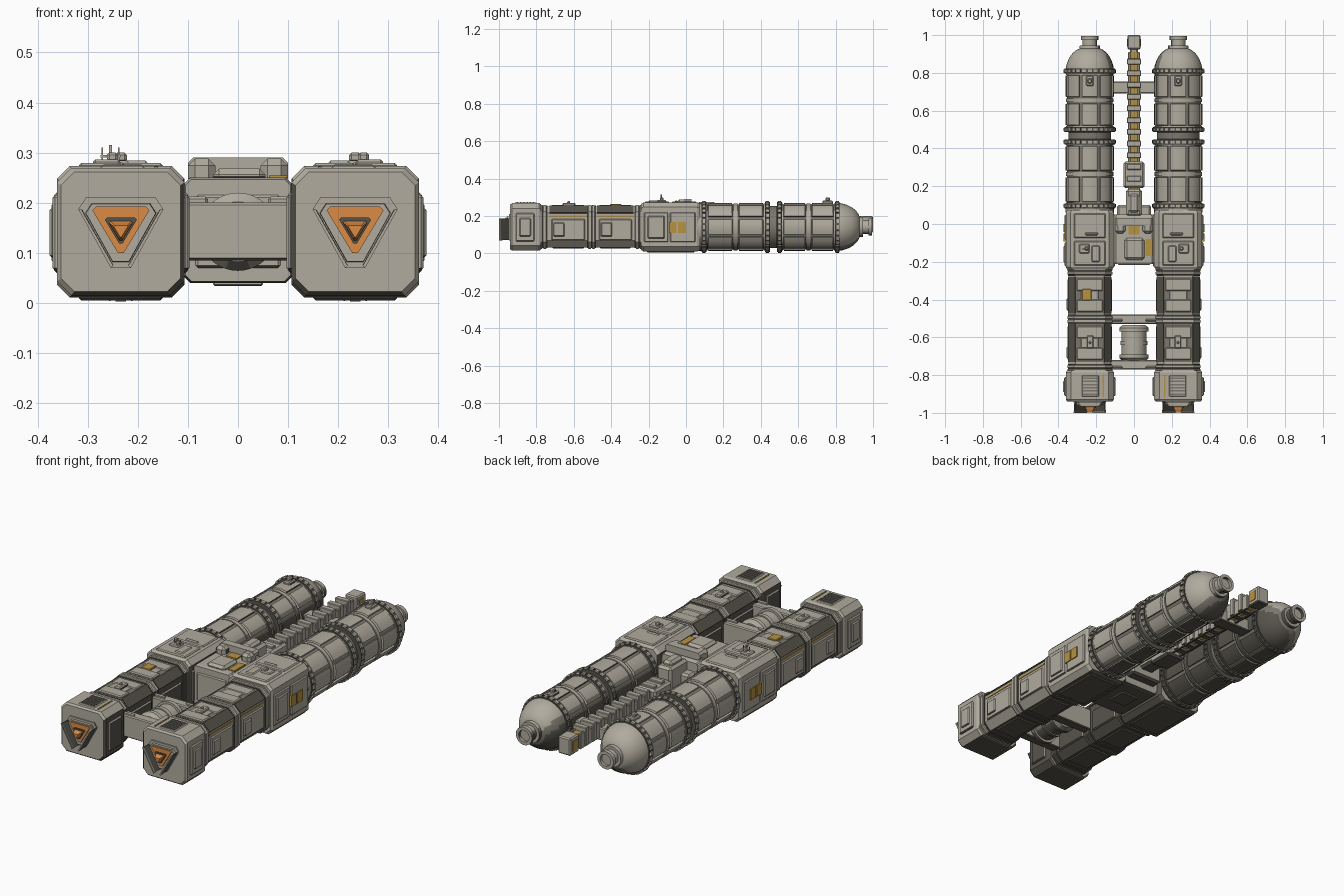
import bpy, bmesh, math
from mathutils import Vector

if "Cube" in bpy.data.objects:
    bpy.data.objects.remove(bpy.data.objects["Cube"])


def material(name, rgb):
    m = bpy.data.materials.new(name)
    m.use_nodes = True
    m.diffuse_color = (*rgb, 1)
    m.node_tree.nodes["Principled BSDF"].inputs["Base Color"].default_value = (*rgb, 1)
    return m


GREY = material("hull grey", (.44, .41, .345))
MID = material("worn grey", (.2, .186, .153))
DARK = material("dark metal", (.095, .088, .07))
GOLD = material("gold", (.47, .29, .05))
ORANGE = material("engine orange", (.7, .26, .06))

CX, CZ = .234, .142   # hull axis


def finish(name, bm, mat, mirror=True, bevel=0, smooth=False):
    bmesh.ops.remove_doubles(bm, verts=bm.verts, dist=1e-5)
    bmesh.ops.recalc_face_normals(bm, faces=bm.faces)
    me = bpy.data.meshes.new(name)
    bm.to_mesh(me)
    bm.free()
    me.materials.append(mat)
    if mat is GREY:   # dark plating on the belly and on the inner hull walls
        me.materials.append(MID)
        me.materials.append(DARK)
        for p in me.polygons:
            s = p.normal.z + (.9 * p.normal.x if mirror else 0)
            p.material_index = 2 if s < -.6 else 1 if s < -.2 else 0
    ob = bpy.data.objects.new(name, me)
    bpy.context.collection.objects.link(ob)
    if bevel:
        b = ob.modifiers.new("Bevel", "BEVEL")
        b.width, b.segments = bevel, 1
    if mirror:
        ob.modifiers.new("Mirror", "MIRROR").use_mirror_merge = False
    if smooth:
        bpy.ops.object.select_all(action="DESELECT")
        ob.select_set(True)
        bpy.context.view_layer.objects.active = ob
        bpy.ops.object.shade_smooth_by_angle(angle=math.radians(35))


def boxes(name, ranges, mat, mirror=True, bevel=.005):
    """Axis-aligned boxes given as (x0, x1, y0, y1, z0, z1)."""
    bm = bmesh.new()
    for x0, x1, y0, y1, z0, z1 in ranges:
        for v in bmesh.ops.create_cube(bm, size=1)["verts"]:
            v.co = Vector(((x0 + x1) / 2 + v.co.x * (x1 - x0),
                           (y0 + y1) / 2 + v.co.y * (y1 - y0),
                           (z0 + z1) / 2 + v.co.z * (z1 - z0)))
    finish(name, bm, mat, mirror, bevel)


def prism(name, outline, stations, mat, mirror=True, cx=CX, cz=CZ):
    """Loft an (x, z) outline along y; stations are (y, scale)."""
    bm = bmesh.new()
    rings = [[bm.verts.new((cx + x * s, y, cz + z * s)) for x, z in outline] for y, s in stations]
    n = len(outline)
    for a, b in zip(rings, rings[1:]):
        for i in range(n):
            bm.faces.new((a[i], a[(i + 1) % n], b[(i + 1) % n], b[i]))
    bm.faces.new(rings[0])
    bm.faces.new(rings[-1])
    finish(name, bm, mat, mirror)


def octagon(hx, hz, c):
    q = [(hx, hz - c), (hx - c, hz)]
    top = q + [(-x, z) for x, z in reversed(q)]
    return top + [(-x, -z) for x, z in top]


def sweep(bm, cx, cz, prof, a0=0, a1=math.tau, n=40):
    """Turn a (y, r) profile about the y axis; a partial turn makes a curved block."""
    part = a1 - a0 < 6
    rows = []
    for k in range(n + 1):
        a = a0 + (a1 - a0) * k / n
        rows.append([bm.verts.new((cx + r * math.sin(a), y, cz + r * math.cos(a))) for y, r in prof])
    m = len(prof)
    for p, q in zip(rows, rows[1:]):
        for i in range(m if part else m - 1):
            j = (i + 1) % m
            bm.faces.new((p[i], p[j], q[j], q[i]))
    if part:
        bm.faces.new(rows[0])
        bm.faces.new(rows[-1])


def lathe(name, profiles, mat, mirror=True, cx=CX, cz=CZ):
    bm = bmesh.new()
    for prof in profiles:
        sweep(bm, cx, cz, prof)
    finish(name, bm, mat, mirror, smooth=True)


def blocks_round(name, spans, count, fill, r0, r1, mat):
    """Curved blocks spaced evenly round the hull for each y span."""
    bm = bmesh.new()
    h = math.pi / count * fill
    for y0, y1 in spans:
        prof = [(y0, r0), (y0 + .005, r1), (y1 - .005, r1), (y1, r0)]
        for k in range(count):
            a = math.tau * k / count
            sweep(bm, CX, CZ, prof, a - h, a + h, 4 if count < 12 else 1)
    finish(name, bm, mat, smooth=count < 12)


def collar(y0, y1, r, inner=.11):
    return [(y0, inner), (y0, r), (y1, r), (y1, inner)]


# Hull blocks
prism("front_block", octagon(.127, .127, .028), [(-.94, .94), (-.93, 1), (-.785, 1), (-.775, .95)], GREY)
prism("main_block", octagon(.127, .131, .025), [(-.24, .94), (-.228, 1), (.06, 1), (.075, .94)], GREY)
prism("mid_hull", octagon(.112, .11, .036), [(-.79, 1), (-.23, 1)], GREY)
for i, y in enumerate((-.765, -.505, -.25)):
    prism(f"hull_band_{i}", octagon(.119, .117, .036),
          [(y - .02, .96), (y - .016, 1), (y - .004, 1), (y, .95), (y + .004, 1), (y + .016, 1), (y + .02, .96)], GREY)
    prism(f"hull_band_groove_{i}", octagon(.116, .114, .036), [(y - .025, 1), (y + .025, 1)], DARK)

# Mid hull panels
for i, (y0, y1) in enumerate(((-.73, -.53), (-.475, -.28))):
    for side, s in (("outer", 1), ("inner", -1)):
        prism(f"{side}_dark_shoulder_{i}", [(s * .066, .1), (s * .078, .114), (s * .116, .076), (s * .106, .066)],
              [(y0, 1), (y1, 1)], DARK)
    boxes(f"mid_deck_{i}", [(.155, .313, y0, y1, .24, .2535)], MID, bevel=0)
    boxes(f"gold_stripe_{i}", [(.34, .349, y0, y1, .196, .204)], GOLD, bevel=0)
    boxes(f"mid_top_panel_{i}", [(.165, .303, y0 + .01, y0 + .075, .24, .26),
                                 (.165, .303, y1 - .075, y1 - .01, .24, .258),
                                 (.185, .283, y0 + .07, y1 - .07, .24, .256)], GREY)
    boxes(f"mid_side_panel_{i}", [(.33, .352, y0 + .01, y1 - .01, .07, .185),
                                  (.34, .358, y0 + .02, y0 + .08, .09, .165),
                                  (.116, .13, y0 + .01, y1 - .01, .07, .185)], GREY)
    boxes(f"mid_bottom_panel_{i}", [(.17, .298, y0 + .015, y1 - .015, .026, .04)], GREY)

# Front block details
boxes("vent_frame", [(.185, .277, -.915, -.8, .26, .273)], GREY)
boxes("vent_slats", [(.193, .269, -.905 + k * .017, -.897 + k * .017, .268, .276) for k in range(6)], MID, bevel=0)
boxes("front_gold_strip", [(.16, .167, -.915, -.8, .264, .272)], GOLD, bevel=0)
boxes("front_side_panel", [(.355, .37, -.91, -.81, .065, .215), (.36, .376, -.89, -.83, .09, .19),
                           (.097, .11, -.91, -.81, .065, .215)], GREY)

# Triangular engines
hexa = [(-.07, .068), (.07, .068), (.085, .045), (.02, -.072), (-.02, -.072), (-.085, .045)]
tri = [(-.05, .05), (.05, .05), (.057, .043), (.006, -.042), (-.006, -.042), (-.057, .043)]
prism("engine_base", hexa, [(-.935, 1), (-.946, 1)], GREY)
prism("engine_step", hexa, [(-.94, .84), (-.958, .82)], GREY)
prism("engine_glow", tri, [(-.95, 1), (-.966, 1)], ORANGE)
prism("engine_inner_dark", tri, [(-.96, .56), (-.972, .56)], DARK)
prism("engine_core", tri, [(-.96, .42), (-.977, .42), (-.998, .25)], ORANGE)
for s in (-1, 1):
    prism(f"engine_side_plate_{s}", [(s * .085, .045), (s * .02, -.072), (s * .016, -.069), (s * .08, .045)],
          [(-.94, .96), (-.994, 1)], DARK)
    prism(f"engine_plate_lip_{s}", [(s * .085, .045), (s * .02, -.072), (s * .015, -.068), (s * .079, .045)],
          [(-.992, 1), (-1, 1)], GREY)

# Main block details
boxes("main_side_panels", [(.35, .367, -.225, -.095, .06, .22), (.35, .367, -.085, .05, .06, .22),
                           (.1, .112, -.225, .05, .06, .22)], GREY)
boxes("main_side_inset", [(.36, .372, -.205, -.115, .08, .2)], GREY)
boxes("gold_windows", [(.36, .372, -.092, -.05, .11, .167), (.36, .372, -.042, 0, .11, .167)], GOLD, bevel=0)
boxes("main_top_panels", [(.15, .318, -.075, .055, .265, .279), (.15, .318, -.22, -.09, .265, .279),
                          (.18, .225, -.2, -.115, .27, .284)], GREY)
boxes("main_top_hatch", [(.235, .29, -.155, -.105, .27, .286), (.24, .262, -.14, -.12, .28, .3),
                         (.19, .26, -.06, -.045, .27, .284)], GREY)
boxes("main_bottom_panel", [(.15, .318, -.21, .045, .005, .02)], GREY)

# Rear tanks with domes and docking collars
lathe("tank_core", [[(.06, 0), (.06, .12), (.44, .12), (.45, .112), (.485, .112), (.495, .12),
                     (.81, .12), (.81, 0)]], MID)
rings = [(.083, .109), (.422, .448), (.487, .513), (.796, .822)]
lathe("tank_collars", [collar(.06, .085, .128), collar(.107, .114, .126), collar(.255, .275, .126),
                       collar(.415, .422, .126), collar(.513, .519, .126), collar(.645, .665, .126),
                       collar(.79, .796, .126)], GREY)
lathe("ring_grooves", [collar(y0, y1, .134) for y0, y1 in rings], DARK)
blocks_round("ring_teeth", rings, 28, .68, .125, .14, GREY)
blocks_round("tank_panels", [(.115, .25), (.28, .415), (.52, .64), (.67, .79)], 8, .82, .115, .129, GREY)
lathe("tank_dome", [[(.822, .127), (.835, .125), (.85, .121), (.866, .115), (.88, .108), (.893, .1), (.905, .09),
                     (.914, .08), (.922, .07), (.93, .05), (.93, 0)]], GREY)
lathe("docking_collar", [[(.92, 0), (.92, .056), (.945, .053), (.945, .038), (.975, .038), (.975, .046),
                          (.995, .046), (.995, .03), (.98, .03), (.98, 0)]], GREY)
boxes("tank_fitting", [(.215, .253, .73, .785, .26, .283), (.222, .246, .745, .77, .28, .3)], GREY)

# Masts and pads on top
boxes("front_sensor", [(.215, .25, -.66, -.59, .25, .27), (.226, .24, -.635, -.62, .26, .28)], GREY)
boxes("mast", [(-.258, -.252, -.135, -.129, .25, .315), (-.275, -.235, -.134, -.13, .29, .295),
               (-.273, -.27, -.134, -.13, .28, .31), (-.24, -.237, -.134, -.13, .28, .31)], GREY, False, 0)
boxes("gold_pad", [(-.275, -.225, -.405, -.345, .25, .264)], GOLD, False, .003)

# Cross beams and drum between the front hulls
boxes("cross_beams", [(-.13, .13, -.53, -.48, .085, .2), (-.13, .13, -.77, -.72, .085, .2)], GREY, False)
boxes("beam_rails", [(.06, .16, y, y + .012, .19, .212) for y in (-.765, -.515)], GREY)
drum = [(-.725, 0), (-.725, .06), (-.71, .078), (-.69, .078), (-.69, .066), (-.64, .066), (-.64, .072),
        (-.62, .072), (-.62, .066), (-.57, .066), (-.57, .078), (-.55, .078), (-.535, .06), (-.535, 0)]
lathe("drum", [drum], GREY, False, cx=0)

# Central bridge
prism("bridge_block", octagon(.108, .105, .012), [(-.212, .97), (-.2, 1), (.035, 1), (.05, .95)], GREY, False, 0, .145)
boxes("bridge_front_panel", [(-.085, .085, -.218, -.2, .07, .215)], GREY, False)
boxes("bridge_hatch", [(-.05, .055, -.19, -.075, .24, .268)], GREY, False, .012)
boxes("bridge_gold", [(.062, .098, -.17, -.08, .245, .254), (-.03, .03, -.055, -.005, .245, .256)], GOLD, False, 0)
prism("bridge_cap", octagon(.1, .018, .01), [(-.01, 1), (.03, 1)], GREY, False, 0, .272)
boxes("bridge_pods", [(.045, .1, -.05, .02, .235, .288)], GREY, True, .014)
boxes("bridge_turret", [(-.042, .042, .04, .185, .12, .255), (-.028, .028, .06, .16, .24, .275)], GREY, False, .012)
boxes("bridge_neck", [(-.055, .055, .19, .33, .1, .2), (-.09, .09, .03, .1, .08, .2)], GREY, False, .01)
boxes("belly_hatch", [(-.05, .05, -.13, -.03, .034, .045)], GREY, False, .003)

# Rear spine with ribs
boxes("spine_core", [(-.02, .02, .18, .91, .125, .186)], GOLD, False, 0)
boxes("spine_rails", [(.019, .031, .18, .91, .11, .192)], GREY, True, .003)
boxes("spine_ribs", [(-.038, .038, y, y + .03, .115, .21)
                     for y in [.225 + .062 * k for k in range(11)]], GREY, False, .003)
boxes("spine_end", [(-.035, .035, .925, 1, .11, .2), (-.02, .02, .9, .93, .125, .185)], GREY, False, .006)
boxes("spine_end_gold", [(.03, .038, .94, .98, .13, .18)], GOLD, True, 0)
boxes("rear_beam", [(-.125, .125, .69, .755, .1, .165)], GREY, False)
